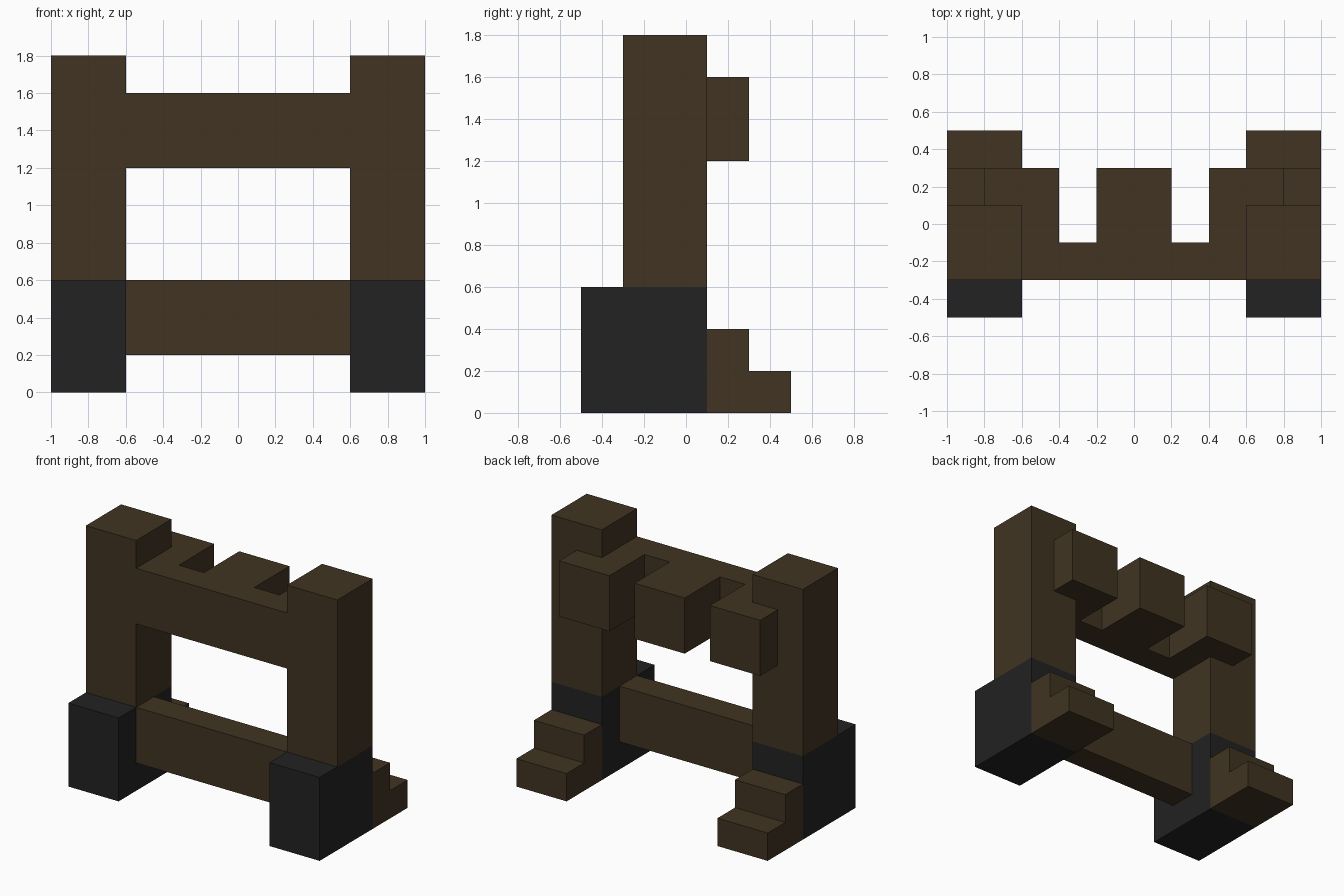
import bpy
import bmesh
from mathutils import Vector

if "Cube" in bpy.data.objects:
    bpy.data.objects.remove(bpy.data.objects["Cube"])


def material(name, rgb):
    m = bpy.data.materials.new(name)
    m.diffuse_color = (*rgb, 1.0)
    m.use_nodes = True
    m.node_tree.nodes["Principled BSDF"].inputs["Base Color"].default_value = m.diffuse_color
    return m


BROWN = material("dark brown", (0.052, 0.034, 0.016))
BLACK = material("charcoal black", (0.016, 0.016, 0.016))


def extrude_profile(name, points, direction, mat):
    """Closed prism: a flat outline pushed along a direction."""
    bm = bmesh.new()
    face = bm.faces.new([bm.verts.new(p) for p in points])
    out = bmesh.ops.extrude_face_region(bm, geom=[face])
    moved = [g for g in out["geom"] if isinstance(g, bmesh.types.BMVert)]
    bmesh.ops.translate(bm, verts=moved, vec=Vector(direction))
    bmesh.ops.recalc_face_normals(bm, faces=bm.faces)
    mesh = bpy.data.meshes.new(name)
    bm.to_mesh(mesh)
    bm.free()
    mesh.materials.append(mat)
    obj = bpy.data.objects.new(name, mesh)
    bpy.context.collection.objects.link(obj)
    return obj


def box(name, x, y, z, mat):
    outline = [(x[0], y[0], z[0]), (x[1], y[0], z[0]),
               (x[1], y[1], z[0]), (x[0], y[1], z[0])]
    return extrude_profile(name, outline, (0, 0, z[1] - z[0]), mat)


# Pair of side towers, each with a foot and two rear steps
for side, x in (("left", (-1.0, -0.6)), ("right", (0.6, 1.0))):
    box(side + "_foot", x, (-0.5, 0.1), (0.0, 0.6), BLACK)
    box(side + "_post", x, (-0.3, 0.1), (0.6, 1.8), BROWN)
    steps = [(0.1, 0.0), (0.5, 0.0), (0.5, 0.2),
             (0.3, 0.2), (0.3, 0.4), (0.1, 0.4)]
    extrude_profile(side + "_steps", [(x[0], y, z) for y, z in steps],
                    (0.4, 0, 0), BROWN)

# Lower crossbar between the feet
box("lower_crossbar", (-0.6, 0.6), (-0.3, -0.1), (0.2, 0.6), BROWN)

# Upper crossbar: comb outline with three rear blocks, outer ones hooking behind the posts
half = [(0.6, -0.3), (0.6, 0.1), (0.8, 0.1), (0.8, 0.3), (0.4, 0.3),
        (0.4, -0.1), (0.2, -0.1), (0.2, 0.3)]
comb = half + [(-x, y) for x, y in reversed(half)]
extrude_profile("upper_crossbar", [(x, y, 1.2) for x, y in comb],
                (0, 0, 0.4), BROWN)
